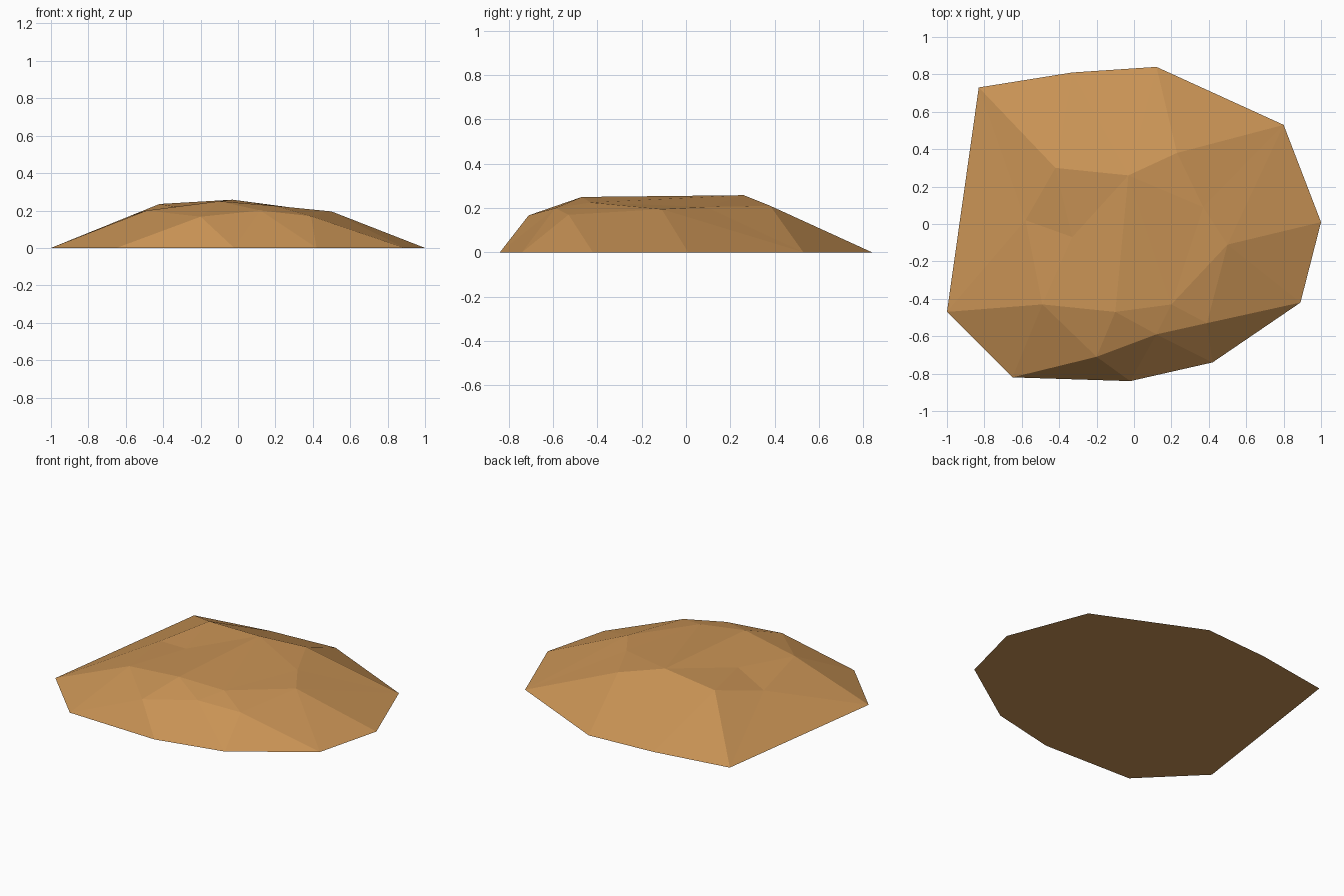
import bpy
import bmesh
from mathutils import Vector
from mathutils.geometry import delaunay_2d_cdt

default_cube = bpy.data.objects.get("Cube")
if default_cube:
    bpy.data.objects.remove(default_cube, do_unlink=True)

# Ground outline, clockwise from the back right corner
rim = {
    "a": (-0.83, 0.73), "b": (-0.33, 0.81), "c": (0.12, 0.84),
    "d": (0.80, 0.53), "e": (1.0, 0.01), "f": (0.89, -0.42),
    "g": (0.42, -0.74), "h": (-0.02, -0.84), "i": (-0.65, -0.82),
    "j": (-1.0, -0.47),
}
# Raised points of the crown
crown = {
    "A": (-0.42, 0.30, 0.235), "B": (-0.03, 0.26, 0.258),
    "C": (0.23, 0.38, 0.21), "D": (0.37, 0.09, 0.205),
    "E": (0.50, -0.11, 0.195), "F": (0.20, -0.43, 0.225),
    "G": (-0.10, -0.47, 0.25), "H": (-0.49, -0.43, 0.20),
    "I": (-0.20, -0.71, 0.167), "J": (0.12, -0.59, 0.20),
    "K": (0.39, -0.53, 0.17), "L": (-0.58, 0.02, 0.17),
    "M": (-0.33, -0.07, 0.22),
}
# Chains of points that follow the ridges and facet edges
ridges = [
    "abcdefghija",       # outline
    "ABCDEFGHLA",        # crown loop
    "IJK",               # front shoulder
    "aAbBcCdDEdEe",      # back slope
    "EfKgJhIiHjLa",      # front and side slopes
    "EKFJGIH",           # front shelf
    "LMABMGHM", "GBFDB"  # top facets
]


def make_rock(name, material):
    """Facet the points along the ridges and close the underside."""
    points = {key: Vector((*xy, 0)) for key, xy in rim.items()}
    points.update({key: Vector(p) for key, p in crown.items()})
    order = list(points)
    edges = {tuple(sorted((order.index(p), order.index(q))))
             for chain in ridges for p, q in zip(chain, chain[1:])}
    flat = [p.xy for p in points.values()]
    result = delaunay_2d_cdt(flat, list(edges), [], 0, 1e-5)

    bm = bmesh.new()
    verts = []
    for xy, source in zip(result[0], result[3]):
        height = points[order[source[0]]].z if source else 0.2
        verts.append(bm.verts.new((xy.x, xy.y, height)))
    for face in result[2]:
        bm.faces.new([verts[i] for i in face])

    # Flat underside
    border = [e for e in bm.edges if e.is_boundary]
    bmesh.ops.contextual_create(bm, geom=border)
    bmesh.ops.recalc_face_normals(bm, faces=bm.faces)

    mesh = bpy.data.meshes.new(name)
    bm.to_mesh(mesh)
    bm.free()
    mesh.materials.append(material)
    rock = bpy.data.objects.new(name, mesh)
    bpy.context.collection.objects.link(rock)
    return rock


# Sandstone colour
colour = (0.58, 0.29, 0.09, 1)
sandstone = bpy.data.materials.new("sandstone")
sandstone.use_nodes = True
sandstone.diffuse_color = colour
shader = sandstone.node_tree.nodes["Principled BSDF"]
shader.inputs["Base Color"].default_value = colour
shader.inputs["Roughness"].default_value = 0.9

make_rock("flat_rock", sandstone)
